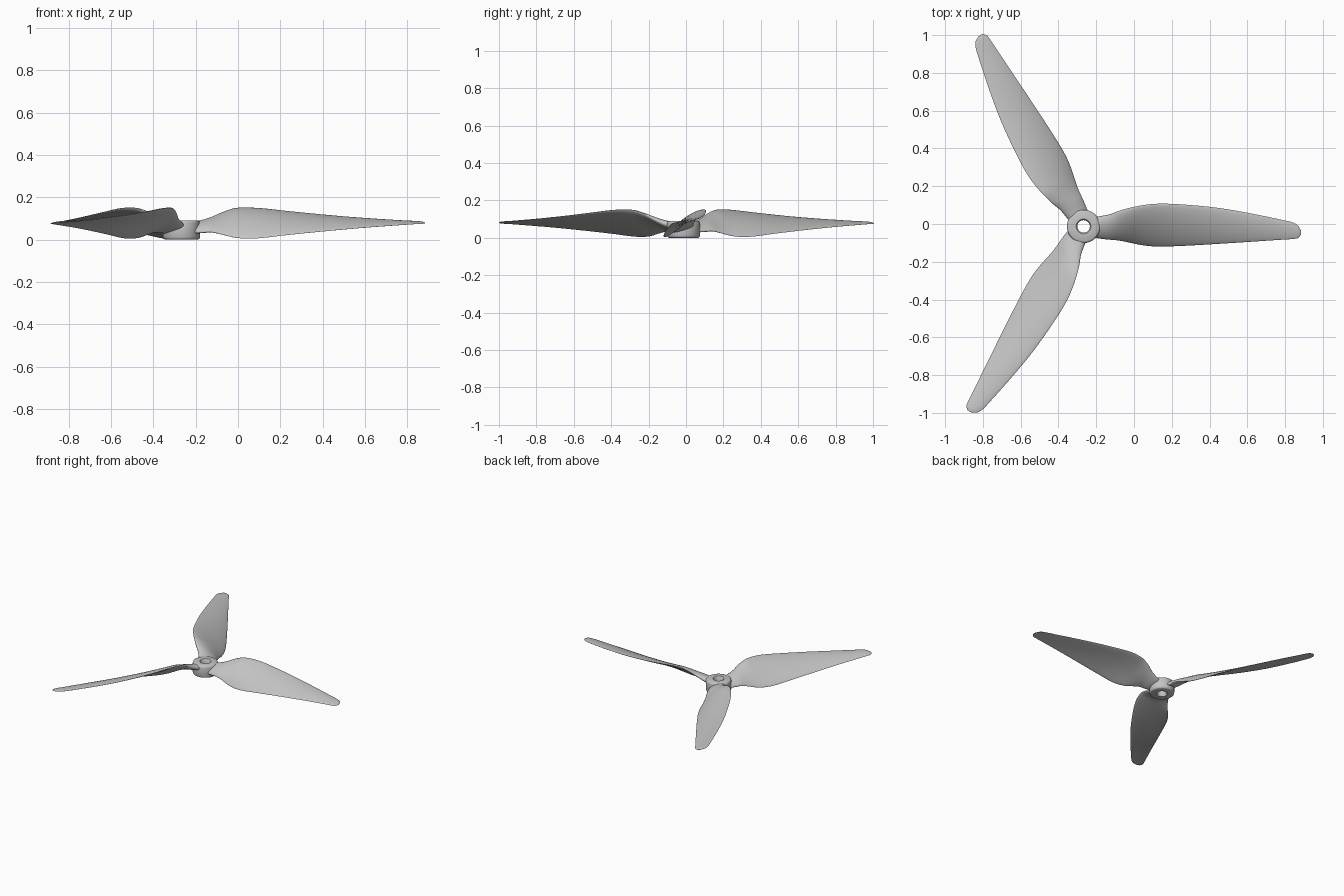
import bpy
from math import pi, cos, sin, sqrt
from mathutils import Vector, Matrix

cube = bpy.data.objects.get("Cube")
if cube:
    bpy.data.objects.remove(cube, do_unlink=True)

HUB_CENTRE = Vector((-0.267, -0.013, 0))

# Single plain plastic colour
plastic = bpy.data.materials.new("light_grey_plastic")
plastic.use_nodes = True
colour = (0.55, 0.55, 0.55, 1)
plastic.diffuse_color = colour
plastic.node_tree.nodes["Principled BSDF"].inputs["Base Color"].default_value = colour


def add_object(name, verts, faces, angle=0.0):
    mesh = bpy.data.meshes.new(name)
    mesh.from_pydata(verts, [], faces)
    mesh.materials.append(plastic)
    obj = bpy.data.objects.new(name, mesh)
    bpy.context.collection.objects.link(obj)
    obj.matrix_world = Matrix.Translation(HUB_CENTRE) @ Matrix.Rotation(angle, 4, "Z")
    bpy.ops.object.select_all(action="DESELECT")
    obj.select_set(True)
    bpy.context.view_layer.objects.active = obj
    bpy.ops.object.shade_smooth_by_angle(angle=pi / 4)
    return obj


def bridge(rings, sides, closed=False):
    """Quads joining successive rings of vertices."""
    faces = []
    for i in range(rings if closed else rings - 1):
        a, b = i * sides, (i + 1) % rings * sides
        for j in range(sides):
            k = (j + 1) % sides
            faces.append((a + j, b + j, b + k, a + k))
    return faces


def smooth_path(points, steps):
    """Catmull-Rom interpolation with uneven spacing along the first value."""
    def slope(i):
        lo, hi = points[max(i - 1, 0)], points[min(i + 1, len(points) - 1)]
        return [(q - p) / (hi[0] - lo[0]) for p, q in zip(lo, hi)]
    result = []
    for i in range(len(points) - 1):
        p, q, m, n = points[i], points[i + 1], slope(i), slope(i + 1)
        span = q[0] - p[0]
        for s in range(steps):
            t = s / steps
            h = t * t * (3 - 2 * t)
            result.append([a * (1 - h) + b * h
                           + span * (c * t * (1 - t) ** 2 - d * t * t * (1 - t))
                           for a, b, c, d in zip(p, q, m, n)])
    result.append(list(points[-1]))
    return result


# Hub: turned ring with rounded rims and a shaft hole
hub_profile = [(0.033, 0.006), (0.039, 0), (0.078, 0), (0.085, 0.004),
               (0.088, 0.012), (0.088, 0.078), (0.085, 0.087), (0.078, 0.091),
               (0.039, 0.091), (0.033, 0.085)]
SEGMENTS = 64
hub_verts = [(r * cos(2 * pi * j / SEGMENTS), r * sin(2 * pi * j / SEGMENTS), z)
             for r, z in hub_profile for j in range(SEGMENTS)]
hub_faces = [f[::-1] for f in bridge(len(hub_profile), SEGMENTS, closed=True)]
add_object("hub", hub_verts, hub_faces)

# Blade stations: radius, low edge y and z, high edge y and z, thickness
stations = [
    (0.06, -0.060, 0.035, 0.050, 0.070, 0.050),
    (0.10, -0.066, 0.035, 0.056, 0.083, 0.046),
    (0.14, -0.070, 0.036, 0.064, 0.100, 0.040),
    (0.19, -0.075, 0.025, 0.083, 0.126, 0.034),
    (0.25, -0.087, 0.010, 0.100, 0.147, 0.031),
    (0.31, -0.099, 0.005, 0.112, 0.150, 0.029),
    (0.38, -0.106, 0.008, 0.120, 0.147, 0.027),
    (0.50, -0.104, 0.022, 0.118, 0.134, 0.024),
    (0.70, -0.093, 0.042, 0.100, 0.114, 0.019),
    (0.87, -0.082, 0.057, 0.072, 0.100, 0.015),
    (1.05, -0.070, 0.070, 0.035, 0.088, 0.010),
    (1.11, -0.066, 0.074, 0.020, 0.085, 0.008),
    (1.135, -0.061, 0.075, 0.004, 0.083, 0.007),
    (1.15, -0.045, 0.077, -0.020, 0.080, 0.004),
]
SIDES = 32


def section(r, y0, z0, y1, z1, thick):
    """Cambered aerofoil ring from the low trailing edge to the high leading edge."""
    low, high = Vector((r, y0, z0)), Vector((r, y1, z1))
    chord = high - low
    normal = Vector((0, -chord.z, chord.y)).normalized()
    ring = []
    for j in range(SIDES):
        a = 2 * pi * j / SIDES
        u = (1 - cos(a)) / 2
        half = thick * sin(a) / 2 * (0.75 + 0.35 * u)
        camber = 0.16 * chord.length * u * (1 - u)
        ring.append(low + chord * u + normal * (camber + half))
    return ring


rings = [section(*s) for s in smooth_path(stations, 5)]
blade_verts = [v for ring in rings for v in ring]
blade_faces = bridge(len(rings), SIDES)
last = (len(rings) - 1) * SIDES
blade_faces.append(tuple(range(SIDES)))
blade_faces.append(tuple(reversed(range(last, last + SIDES))))

# Three identical blades round the hub
for number, name in enumerate(("left_blade", "back_blade", "front_blade")):
    add_object(name, blade_verts, blade_faces, number * 2 * pi / 3)
